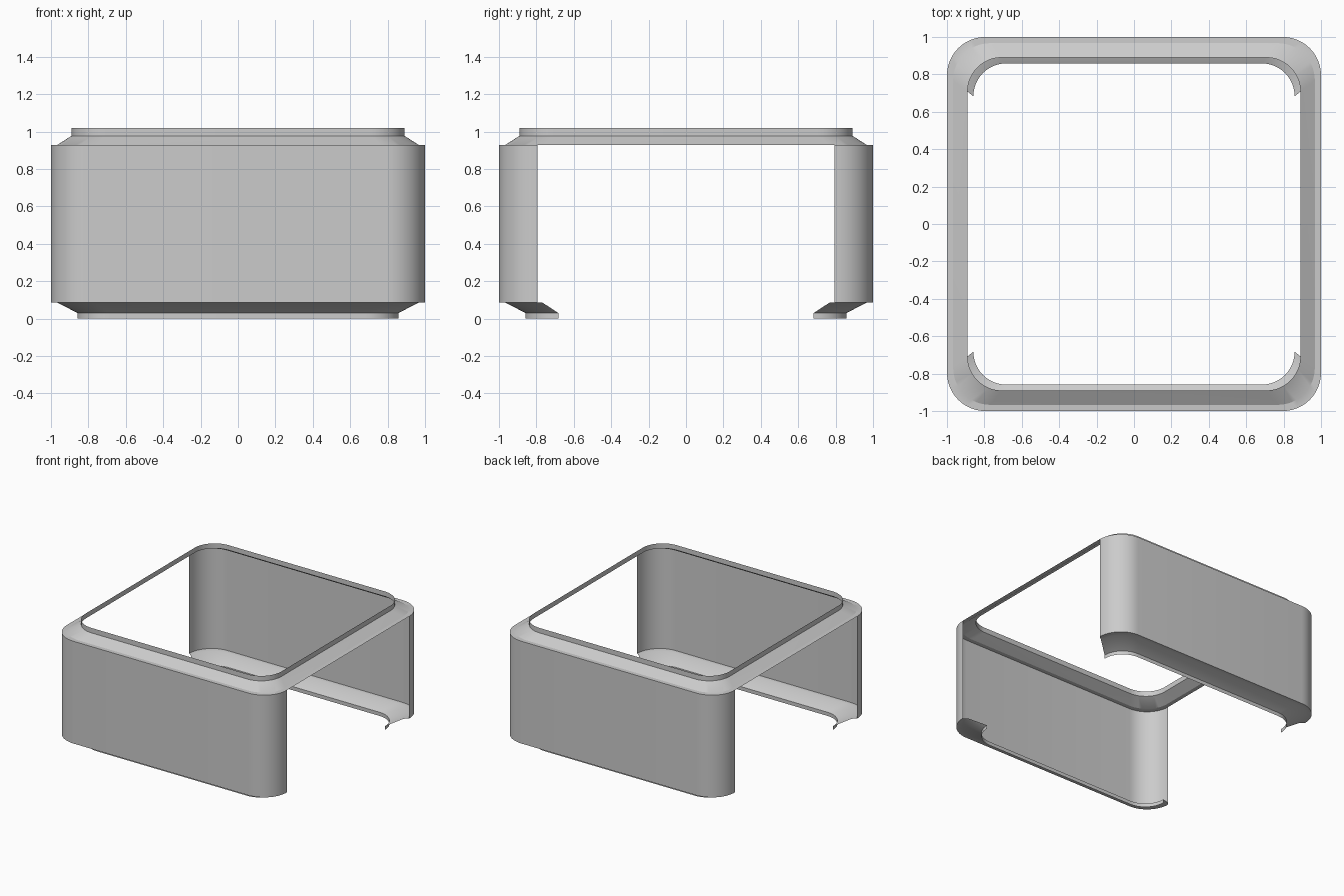
import bpy
from math import cos, sin, pi, radians

if "Cube" in bpy.data.objects:
    bpy.data.objects.remove(bpy.data.objects["Cube"])

STEPS = 12      # segments per rounded corner
RADIUS = 0.205  # corner radius of the full-size outline


def corner(cx, cy, start):
    """Quarter circle of outline points about one corner centre."""
    return [(cx + RADIUS * cos(start + pi / 2 * i / STEPS),
             cy + RADIUS * sin(start + pi / 2 * i / STEPS)) for i in range(STEPS + 1)]


def sheet(name, outline, profile, closed):
    """Sweep a profile of (outline scale, height) along the outline as a thin sheet."""
    n = len(outline)
    verts = [(x * s, y * s, z) for s, z in profile for x, y in outline]
    faces = []
    for r in range(len(profile) - 1):
        for i in range(n if closed else n - 1):
            j = (i + 1) % n
            faces.append((r * n + i, r * n + j, (r + 1) * n + j, (r + 1) * n + i))
    mesh = bpy.data.meshes.new(name)
    mesh.from_pydata(verts, [], faces)
    obj = bpy.data.objects.new(name, mesh)
    bpy.context.collection.objects.link(obj)
    bpy.ops.object.select_all(action='DESELECT')
    obj.select_set(True)
    bpy.context.view_layer.objects.active = obj
    bpy.ops.object.shade_smooth_by_angle(angle=radians(25))
    return obj


c = 1 - RADIUS
front = corner(-c, -c, pi) + corner(c, -c, 1.5 * pi)
back = [(-x, -y) for x, y in front]

# Top rim: flat ledge, sloping shoulder, upright lip, all the way round
sheet("top_rim", front + back,
      [(1.0, 0.927), (0.967, 0.928), (0.89, 0.977), (0.89, 1.018)], True)

# Front and back walls with a turned-in foot; the sides stay open
wall = [(0.859, 0.0), (0.859, 0.03), (0.967, 0.086), (1.0, 0.087), (1.0, 0.927)]
sheet("front_wall", front, wall, False)
sheet("back_wall", back, wall, False)
